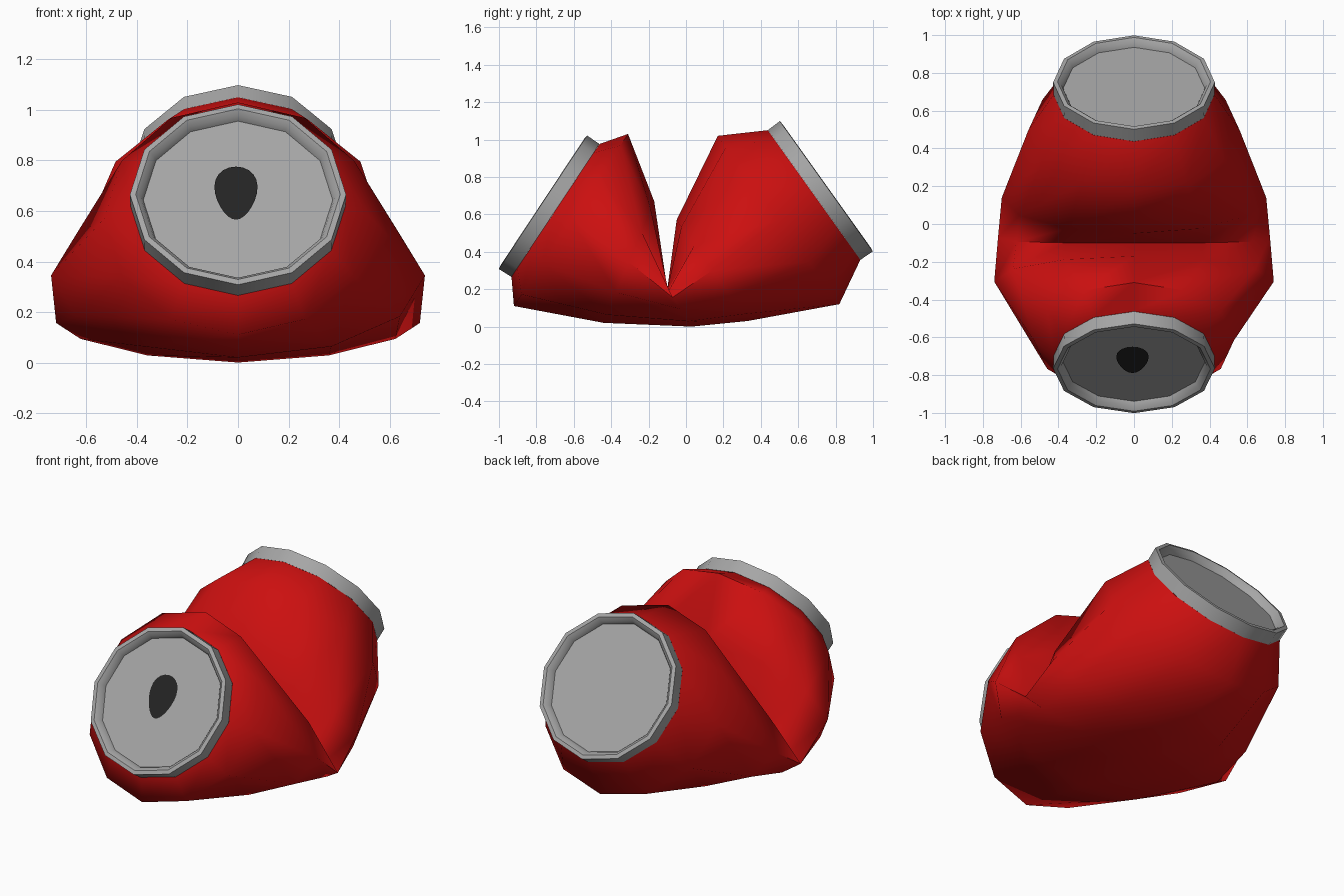
import bpy, math
from mathutils import Vector

if "Cube" in bpy.data.objects:
    bpy.data.objects.remove(bpy.data.objects["Cube"])

N = 12  # sides of the can


def material(name, rgb):
    m = bpy.data.materials.new(name)
    m.diffuse_color = (*rgb, 1)
    m.use_nodes = True
    m.node_tree.nodes["Principled BSDF"].inputs["Base Color"].default_value = m.diffuse_color
    return m


RED = material("red paint", (0.6, 0.005, 0.005))
GREY = material("bare metal", (0.38, 0.38, 0.38))
BLACK = material("dark opening", (0.017, 0.017, 0.017))


def build(name, verts, faces, mat, angle):
    me = bpy.data.meshes.new(name)
    me.from_pydata(verts, [], faces)
    me.materials.append(mat)
    ob = bpy.data.objects.new(name, me)
    bpy.context.collection.objects.link(ob)
    bpy.ops.object.select_all(action='DESELECT')
    ob.select_set(True)
    bpy.context.view_layer.objects.active = ob
    bpy.ops.object.shade_smooth_by_angle(angle=math.radians(angle))
    return ob


def loft(name, loops, mat, cap, angle):
    verts = [p for loop in loops for p in loop]
    faces = []
    for i in range(len(loops) - 1):
        for j in range(N):
            k = (j + 1) % N
            faces.append((i * N + j, i * N + k, (i + 1) * N + k, (i + 1) * N + j))
    if cap:
        faces.append(tuple(range(len(verts) - N, len(verts))))
    return build(name, verts, faces, mat, angle)


def section(top, bottom, width, skew=1.0):
    """Tilted elliptical cross-section from its top and bottom (y, z) points."""
    pts = []
    for j in range(N):
        a = 2 * math.pi * j / N
        t = ((1 - math.cos(a)) / 2) ** skew
        pts.append((width * math.sin(a),
                    top[0] + (bottom[0] - top[0]) * t,
                    top[1] + (bottom[1] - top[1]) * t))
    return pts


# Crushed body: seven sections, the middle one is the deep fold
body = [
    ((-0.463, 0.976), (-0.933, 0.266), 0.426),
    ((-0.31, 1.03), (-0.92, 0.11), 0.53),
    ((-0.17, 0.67), (-0.44, 0.02), 0.74),
    ((-0.10, 0.20), (0.03, 0.0), 0.72, 2.2),
    ((-0.05, 0.57), (0.33, 0.03), 0.70),
    ((0.17, 1.02), (0.82, 0.12), 0.56),
    ((0.437, 1.05), (0.932, 0.357), 0.426),
]
loft("can_body", [section(*s) for s in body], RED, False, 75)


def end_frame(centre, normal):
    n = Vector(normal).normalized()
    u = Vector((1 if n.y > 0 else -1, 0, 0))
    v = n.cross(u)
    if v.z < 0:
        v = -v
    return lambda x, y, d: Vector(centre) + u * x + v * y + n * d


# Metal ends: rim wall, rounded lip, recessed lid
profile = [(0.426, -0.08), (0.428, 0.0), (0.405, 0.003), (0.385, -0.015), (0.375, -0.04)]
ends = {"front": end_frame((0, -0.765, 0.665), (0, -0.834, 0.552)),
        "back": end_frame((0, 0.75, 0.75), (0, 0.814, 0.581))}
for side, place in ends.items():
    loops = [[place(r * math.sin(2 * math.pi * j / N), r * math.cos(2 * math.pi * j / N), d)
              for j in range(N)] for r, d in profile]
    loft(side + "_end", loops, GREY, True, 50)

# Egg-shaped drinking opening on the front lid
pts = []
for j in range(24):
    a = 2 * math.pi * j / 24
    pts.append(ends["front"](0.008 + 0.083 * math.sin(a) * (1 + 0.25 * math.cos(a)),
                             0.03 + 0.126 * math.cos(a), -0.035))
build("drinking_opening", pts, [tuple(range(24))], BLACK, 30)
